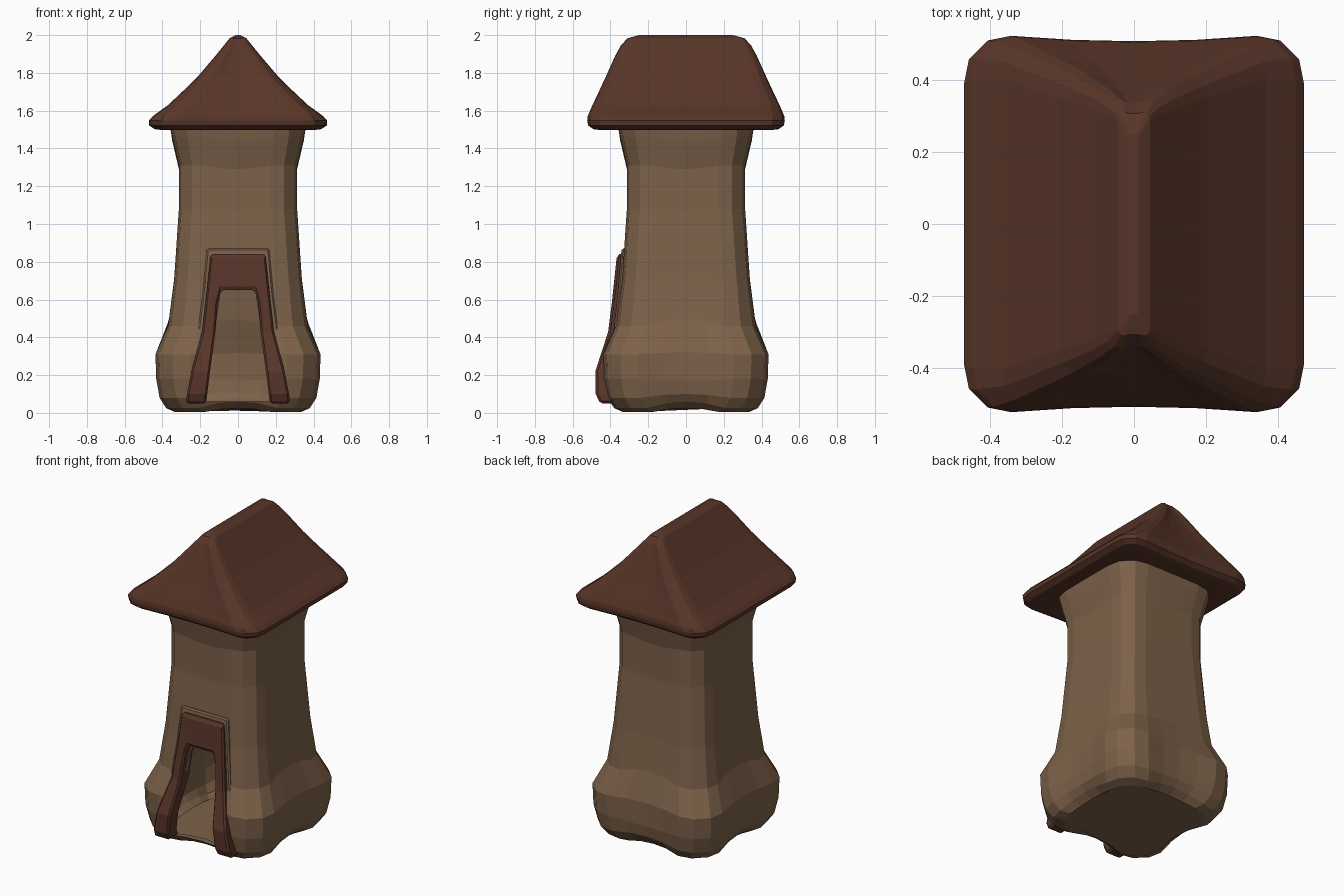
import bpy, bmesh

if "Cube" in bpy.data.objects:
    bpy.data.objects.remove(bpy.data.objects["Cube"])


def material(name, rgb):
    m = bpy.data.materials.new(name)
    m.diffuse_color = (*rgb, 1)
    m.use_nodes = True
    m.node_tree.nodes["Principled BSDF"].inputs["Base Color"].default_value = m.diffuse_color
    return m


STONE = material("stone", (0.205, 0.122, 0.068))
WOOD = material("wood", (0.098, 0.036, 0.022))


def skin(name, rings, mat):
    """Join equal-length rings of points with quads and cap both ends."""
    bm = bmesh.new()
    vs = [[bm.verts.new(p) for p in ring] for ring in rings]
    n = len(vs[0])
    for a, b in zip(vs, vs[1:]):
        for i in range(n):
            j = (i + 1) % n
            bm.faces.new((a[i], a[j], b[j], b[i]))
    bm.faces.new(vs[0][::-1])
    bm.faces.new(vs[-1])
    bmesh.ops.recalc_face_normals(bm, faces=bm.faces)
    me = bpy.data.meshes.new(name)
    bm.to_mesh(me)
    bm.free()
    ob = bpy.data.objects.new(name, me)
    me.materials.append(mat)
    bpy.context.collection.objects.link(ob)
    return ob


def section(hx, hy, dips, zc, zm, r):
    """Rounded rectangle whose sides may sag inward and rise in the middle."""
    pts = []
    sides = [((1, 0), (0, 1), hx, hy, dips[0]), ((0, 1), (-1, 0), hy, hx, dips[1]),
             ((-1, 0), (0, -1), hx, hy, dips[0]), ((0, -1), (1, 0), hy, hx, dips[1])]
    for out, along, h, w, dip in sides:
        for t in (-1, -0.5, 0, 0.5, 1):
            k = 1 - t * t
            d, s = h - dip * k, t * (w - r)
            pts.append((out[0] * d + along[0] * s, out[1] * d + along[1] * s, zc + (zm - zc) * k))
        # two extra points round the corner
        for a, b in ((.1, .5), (.5, .1)):
            d, s = h - a * r, w - b * r
            pts.append((out[0] * d + along[0] * s, out[1] * d + along[1] * s, zc))
    return pts


# Tower body: half width, side sag, corner height, mid height, corner radius
levels = [(.335, .01, .005, .025, .16), (.38, .01, .025, .06, .17), (.415, .015, .08, .1, .18),
          (.433, .02, .18, .17, .18), (.437, .025, .31, .32, .18), (.37, .005, .46, .5, .16),
          (.338, 0, .7, .71, .14), (.313, 0, 1.08, 1.07, .14), (.313, 0, 1.31, 1.29, .14),
          (.348, 0, 1.46, 1.44, .16), (.36, 0, 1.52, 1.52, .17)]
body = skin("tower_body", [section(h, h, (d, d), zc, zm, r) for h, d, zc, zm, r in levels], STONE)

# Hollow the tower and cut the doorway
half = [(.17, .06), (.14, .3), (.12, .45), (.09, .66)]
outline = half + [(-x, z) for x, z in half[::-1]]
cutter = skin("doorway_cutter", [[(x, y, z) for x, z in outline] for y in (-.7, -.12)], STONE)
cutter.hide_render = True
solid = body.modifiers.new("hollow", 'SOLIDIFY')
solid.thickness, solid.offset = 0.025, -1
cut = body.modifiers.new("doorway", 'BOOLEAN')
cut.operation, cut.object, cut.solver = 'DIFFERENCE', cutter, 'EXACT'
bpy.context.view_layer.objects.active = body
for m in ("hollow", "doorway"):
    bpy.ops.object.modifier_apply(modifier=m)
bpy.data.objects.remove(cutter)

# Hipped roof with rounded ridge and eaves
roof = [(.40, .45, 0, 1.497, .09), (.44, .49, .012, 1.502, .1), (.47, .518, .015, 1.522, .13),
        (.472, .523, .015, 1.548, .13), (.45, .52, .015, 1.572, .12), (.37, .495, .015, 1.63, .09),
        (.285, .457, .015, 1.71, .08), (.205, .42, .015, 1.79, .07), (.12, .375, .015, 1.89, .05),
        (.075, .345, .01, 1.945, .04), (.045, .31, .003, 1.983, .02), (.012, .25, 0, 2, .008)]
skin("roof", [section(x, y, (0, d), z, z, r) for x, y, d, z, r in roof], WOOD)


# Door surround
def front_y(z):
    prof = [(.04, -.45), (.1, -.478), (.22, -.48), (.43, -.412), (.7, -.378), (.88, -.362)]
    for (z0, y0), (z1, y1) in zip(prof, prof[1:]):
        if z <= z1:
            return y0 + (y1 - y0) * (z - z0) / (z1 - z0)
    return prof[-1][1]


def surround(name, outer, inner, recess, mat, bevel):
    rings = []
    for side in (-1, 1):
        part = []
        for (xo, zo), (xi, zi), r in zip(outer, inner, recess):
            yo, yi = front_y(zo) + r, front_y(zi) + r
            part.append([(side * xo, yo + .1, zo), (side * xo, yo, zo),
                         (side * xi, yi, zi), (side * xi, yi + .1, zi)])
        rings += part if side < 0 else part[::-1]
    ob = skin(name, rings, mat)
    b = ob.modifiers.new("bevel", 'BEVEL')
    b.width, b.segments, b.limit_method = bevel, 1, 'ANGLE'
    return ob


frame_outer = [(.275, .05), (.27, .1), (.247, .22), (.19, .43), (.165, .65), (.145, .84)]
frame_inner = [(.17, .05), (.163, .1), (.148, .22), (.12, .43), (.108, .58), (.088, .65)]
surround("door_frame", frame_outer, frame_inner, [0] * 6, WOOD, .012)

# Stone lip behind the wooden frame
lip_outer = [(.275, .07), (.272, .12), (.255, .23), (.213, .43), (.185, .65), (.165, .87)]
lip_inner = [(x - .03, min(z, .82)) for x, z in frame_outer]
surround("door_lip", lip_outer, lip_inner, [.06, .06, .055, .03, .025, .022], STONE, .008)
